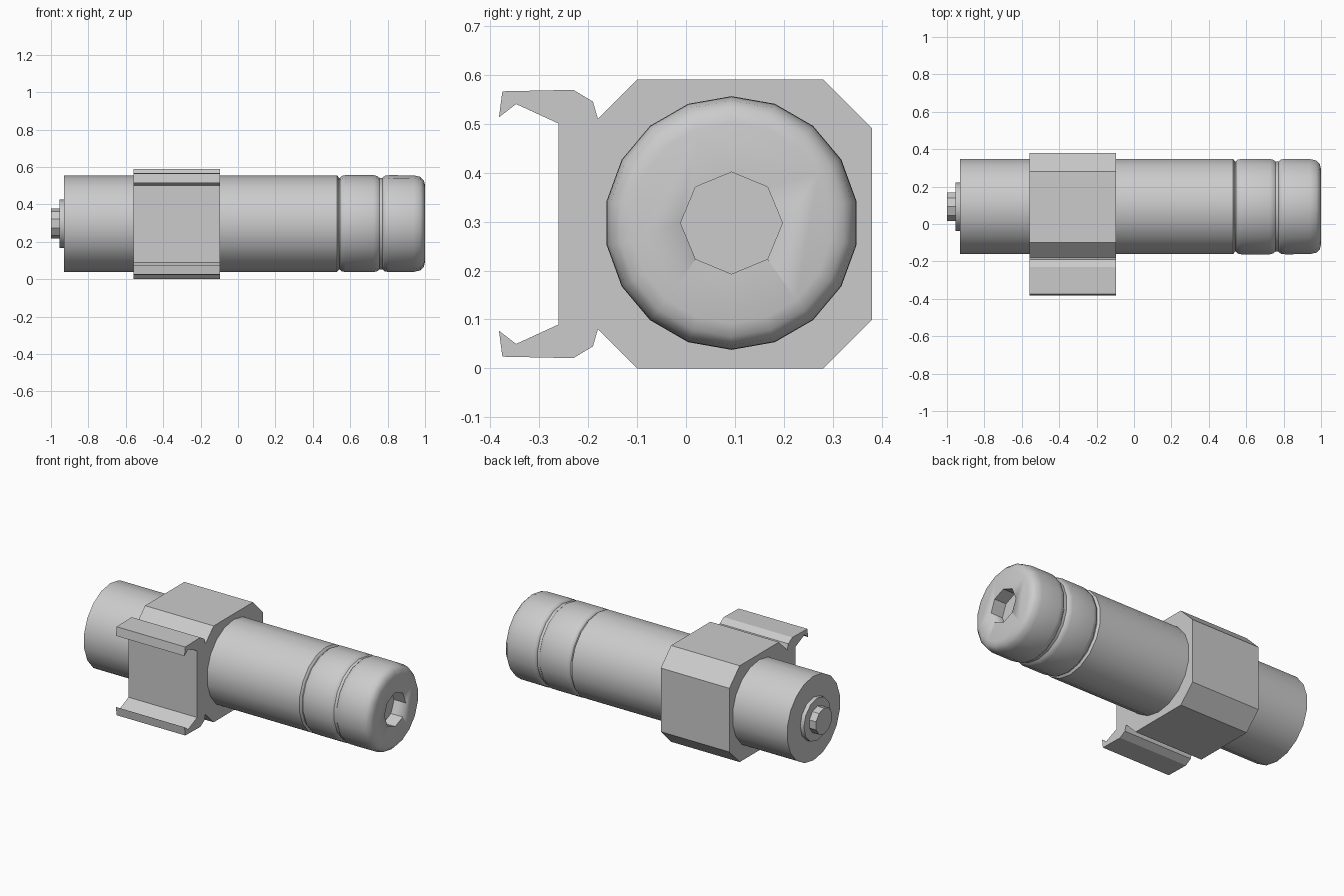
import bpy, bmesh, math
from math import cos, sin, pi, radians

if "Cube" in bpy.data.objects:
    bpy.data.objects.remove(bpy.data.objects["Cube"])

CY, CZ = 0.093, 0.297   # axis of the tube, which runs along x


def make(name, bm, angle=35):
    bmesh.ops.recalc_face_normals(bm, faces=bm.faces)
    me = bpy.data.meshes.new(name)
    bm.to_mesh(me)
    bm.free()
    ob = bpy.data.objects.new(name, me)
    bpy.context.collection.objects.link(ob)
    bpy.ops.object.select_all(action='DESELECT')
    ob.select_set(True)
    bpy.context.view_layer.objects.active = ob
    bpy.ops.object.shade_smooth_by_angle(angle=radians(angle))
    return ob


def lathe(name, profile, sides=18, angle=35):
    """Closed solid of revolution from (x, radius) pairs."""
    bm = bmesh.new()
    rings = [[bm.verts.new((x, CY + r * sin(2 * pi * i / sides), CZ + r * cos(2 * pi * i / sides)))
              for i in range(sides)] for x, r in profile]
    for a, b in zip(rings, rings[1:]):
        for i in range(sides):
            j = (i + 1) % sides
            bm.faces.new((a[i], a[j], b[j], b[i]))
    bm.faces.new(rings[0])
    bm.faces.new(rings[-1])
    return make(name, bm, angle)


# Main tube, with a narrower neck under the grooves
lathe("tube", [(-0.93, 0.258), (0.53, 0.258), (0.54, 0.245), (0.82, 0.245)])

# Stepped stub on the rear end
lathe("rear_flange", [(-0.955, 0.13), (-0.92, 0.13)], 12)
lathe("rear_pin", [(-1.0, 0.08), (-0.94, 0.08)], 10)

# Rounded ring between the two grooves
lathe("ring", [(0.543, 0.244), (0.555, 0.255), (0.575, 0.259),
               (0.725, 0.259), (0.745, 0.254), (0.757, 0.244)], angle=50)

# Rounded end cap with an octagonal socket
cap = lathe("end_cap", [(0.772, 0.244), (0.785, 0.256), (0.81, 0.259), (0.94, 0.258),
                        (0.975, 0.25), (0.993, 0.232), (1.0, 0.205)], angle=60)
cutter = lathe("socket_cutter", [(0.92, 0.104), (1.05, 0.104)], 8)
cutter.hide_render = True
cutter.hide_set(True)
cut = cap.modifiers.new("socket", 'BOOLEAN')
cut.operation = 'DIFFERENCE'
cut.object = cutter

# Clip block with two hooked arms: half profile (y, z) mirrored about mid height
half = [(0.38, 0.49), (0.28, 0.59), (-0.10, 0.59), (-0.18, 0.51), (-0.19, 0.545), (-0.23, 0.569),
        (-0.375, 0.566), (-0.382, 0.513), (-0.347, 0.54), (-0.26, 0.5)]
outline = half + [(y, 0.59 - z) for y, z in reversed(half)]
bm = bmesh.new()
face = bm.faces.new([bm.verts.new((-0.56, y, z)) for y, z in outline])
ext = bmesh.ops.extrude_face_region(bm, geom=[face], use_keep_orig=True)
bmesh.ops.translate(bm, vec=(0.465, 0, 0),
                    verts=[g for g in ext["geom"] if isinstance(g, bmesh.types.BMVert)])
make("mounting_clip", bm, 25)
